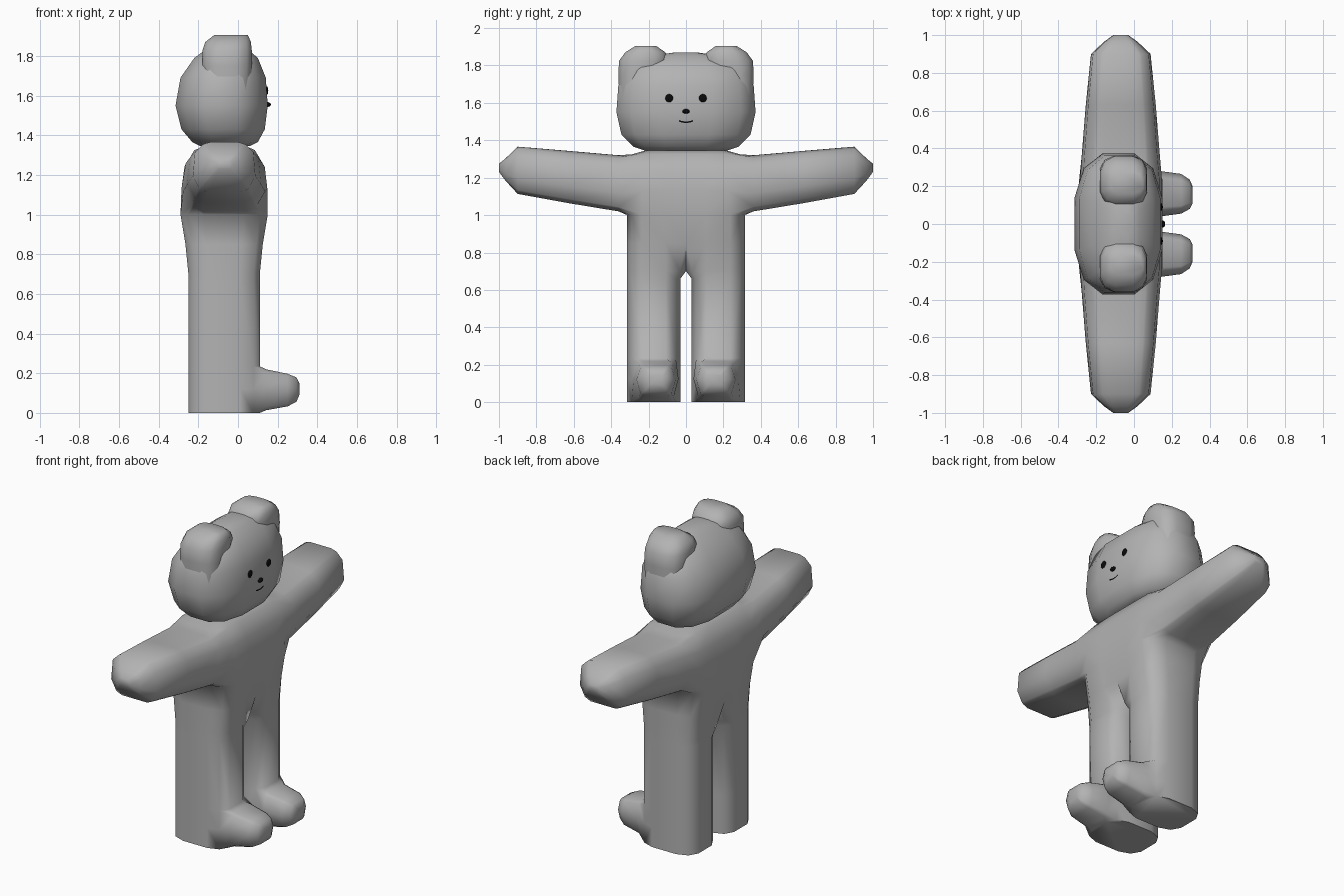
import bpy, bmesh, math
from mathutils import Vector
from mathutils.bvhtree import BVHTree

cube = bpy.data.objects.get("Cube")
if cube:
    bpy.data.objects.remove(cube, do_unlink=True)


def material(name, value):
    m = bpy.data.materials.new(name)
    m.use_nodes = True
    colour = (value, value, value, 1)
    m.diffuse_color = colour
    node = next(n for n in m.node_tree.nodes if n.type == 'BSDF_PRINCIPLED')
    node.inputs["Base Color"].default_value = colour
    return m


GREY = material("soft grey", 0.45)
BLACK = material("black", 0.003)
SIDES = 12


def power(a, e):
    return math.copysign(abs(a) ** e, a)


def template(e):
    """Rounded square, one unit from centre to side."""
    top = math.cos(math.pi / SIDES) ** e
    angles = [(k + 0.5) * math.tau / SIDES for k in range(SIDES)]
    return [(power(math.cos(a), e) / top, power(math.sin(a), e) / top) for a in angles]


def bridge(bm, a, b):
    n = len(a)
    for i in range(n):
        bm.faces.new((a[i], a[(i + 1) % n], b[(i + 1) % n], b[i]))


def finish(bm, name, mat, angle=75):
    bmesh.ops.recalc_face_normals(bm, faces=bm.faces)
    mesh = bpy.data.meshes.new(name)
    bm.to_mesh(mesh)
    bm.free()
    mesh.materials.append(mat)
    ob = bpy.data.objects.new(name, mesh)
    bpy.context.collection.objects.link(ob)
    bpy.ops.object.select_all(action='DESELECT')
    ob.select_set(True)
    bpy.context.view_layer.objects.active = ob
    bpy.ops.object.shade_smooth_by_angle(angle=math.radians(angle))
    return ob


def limb(bm, loop, axis, stations, e):
    """Grow a rounded limb out of an open loop; stations: (along, p0, p1, z0, z1)."""
    other = 1 - axis
    ps = [v.co[other] for v in loop]
    zs = [v.co.z for v in loop]
    mid = lambda s: ((min(s) + max(s)) / 2, (max(s) - min(s)) / 2)
    (pc, hp), (zc, hz) = mid(ps), mid(zs)
    angles = [math.atan2((z - zc) / hz, (p - pc) / hp) for p, z in zip(ps, zs)]
    last = loop
    for along, p0, p1, z0, z1 in stations:
        ring = []
        for a in angles:
            co = Vector()
            co[axis] = along
            co[other] = (p0 + p1) / 2 + (p1 - p0) / 2 * power(math.cos(a), e)
            co.z = (z0 + z1) / 2 + (z1 - z0) / 2 * power(math.sin(a), e)
            ring.append(bm.verts.new(co))
        bridge(bm, last, ring)
        last = ring
    bm.faces.new(last)


# Body half: leg rising into the trunk (z, x back, x front, y outside, join at middle)
levels = [
    (0, -0.25, 0.11, 0.315, 0), (0.12, -0.25, 0.11, 0.315, 0),
    (0.235, -0.25, 0.11, 0.315, 0), (0.66, -0.25, 0.11, 0.315, 0),
    (0.70, -0.25, 0.11, 0.315, 0.4), (0.85, -0.265, 0.125, 0.315, 1),
    (1.0, -0.29, 0.15, 0.315, 1), (1.13, -0.285, 0.148, 0.31, 1),
    (1.24, -0.27, 0.135, 0.305, 1), (1.325, -0.22, 0.085, 0.29, 1),
    (1.345, -0.17, 0.04, 0.22, 1)]
bm = bmesh.new()
rings = []
for z, x0, x1, y1, join in levels:
    ring = []
    for u, v in template(0.6):
        y = 0.03 + (y1 - 0.03) * (v + 1) / 2
        if v < -0.95 and join:
            y = 0
        elif v < -0.5:
            y *= 1 - join
            u += (math.copysign(1, u) - u) * join
        ring.append(bm.verts.new(((x0 + x1) / 2 + (x1 - x0) / 2 * u, y, z)))
    rings.append(ring)


def opening(low, high, cols):
    """Ordered border of a patch of the body grid."""
    a, b = cols[0], cols[-1]
    return ([rings[low][k] for k in cols]
            + [rings[j][b] for j in range(low + 1, high)]
            + [rings[high][k] for k in reversed(cols)]
            + [rings[j][a] for j in range(high - 1, low, -1)])


ARM, FOOT = [0, 1, 2, 3, 4, 5], [10, 11, 0, 1]
for j in range(len(rings) - 1):
    for k in range(SIDES):
        in_arm = 6 <= j < 9 and k in ARM[:-1]
        in_foot = j < 2 and k in FOOT[:-1]
        n = (k + 1) % SIDES
        quad = (rings[j][k], rings[j][n], rings[j + 1][n], rings[j + 1][k])
        on_middle = all(v.co.y < 1e-5 for v in quad)
        if not (in_arm or in_foot or on_middle):
            bm.faces.new(quad)
bm.faces.new(rings[0])
bm.faces.new(rings[-1])

# Arm and foot grown from the openings
limb(bm, opening(6, 9, ARM), 1, [
    (0.36, -0.28, 0.14, 1.01, 1.325), (0.63, -0.258, 0.118, 1.055, 1.348),
    (0.9, -0.23, 0.09, 1.105, 1.37), (0.965, -0.16, 0.02, 1.18, 1.305),
    (1.0, -0.11, -0.03, 1.23, 1.275)], 0.7)
limb(bm, opening(0, 2, FOOT), 0, [
    (0.14, 0.04, 0.28, 0.003, 0.23), (0.25, 0.055, 0.265, 0.025, 0.205),
    (0.295, 0.08, 0.235, 0.05, 0.185), (0.31, 0.11, 0.2, 0.09, 0.15)], 0.7)
bmesh.ops.mirror(bm, geom=bm.verts[:] + bm.edges[:] + bm.faces[:],
                 axis='Y', merge_dist=0.0005)
finish(bm, "body", GREY)


def loft(stations, e):
    """Closed shape from stacked rounded sections: (z, x0, x1, y0, y1)."""
    bm = bmesh.new()
    last = None
    for z, x0, x1, y0, y1 in stations:
        ring = [bm.verts.new(((x0 + x1) / 2 + (x1 - x0) / 2 * u,
                              (y0 + y1) / 2 + (y1 - y0) / 2 * v, z))
                for u, v in template(e)]
        if last:
            bridge(bm, last, ring)
        else:
            bm.faces.new(ring)
        last = ring
    bm.faces.new(last)
    bmesh.ops.recalc_face_normals(bm, faces=bm.faces)
    return bm


# Head
profile = [(1.345, -0.19, 0.06, 0.22), (1.365, -0.23, 0.1, 0.28),
           (1.43, -0.285, 0.135, 0.345), (1.55, -0.315, 0.15, 0.372),
           (1.69, -0.29, 0.14, 0.362), (1.79, -0.22, 0.1, 0.32),
           (1.85, -0.14, 0.03, 0.2), (1.87, -0.1, 0, 0.06)]
head = loft([(z, x0, x1, -y, y) for z, x0, x1, y in profile], 0.75)
surface = BVHTree.FromBMesh(head)
finish(head, "head", GREY)

# Ears
ear = [(1.6, -0.17, 0.06, 0.17, 0.355), (1.75, -0.18, 0.07, 0.13, 0.362),
       (1.825, -0.18, 0.07, 0.09, 0.358), (1.87, -0.165, 0.065, 0.11, 0.325),
       (1.905, -0.12, 0.05, 0.16, 0.27)]
for side, sign in (("left", 1), ("right", -1)):
    finish(loft([(z, a, b, *sorted((sign * c, sign * d))) for z, a, b, c, d in ear], 0.7),
           side + "_ear", GREY)


def on_face(y, z):
    return surface.ray_cast(Vector((1, y, z)), Vector((-1, 0, 0)))[0]


def bead(name, y, z, size):
    """Flattened bead resting on the face."""
    bm = bmesh.new()
    bmesh.ops.create_uvsphere(bm, u_segments=16, v_segments=8, radius=1)
    bmesh.ops.scale(bm, vec=size, verts=bm.verts)
    bmesh.ops.translate(bm, vec=on_face(y, z), verts=bm.verts)
    finish(bm, name, BLACK)


# Eyes and nose
bead("left_eye", 0.09, 1.625, (0.008, 0.021, 0.022))
bead("right_eye", -0.09, 1.625, (0.008, 0.021, 0.022))
bead("nose", 0, 1.555, (0.016, 0.02, 0.012))

# Mouth: thin curved strip
bm = bmesh.new()
strip = []
for i in range(9):
    t = i / 4 - 1
    p = on_face(0.037 * t, 1.497 + 0.007 * t * t) + Vector((0.003, 0, 0))
    strip.append([bm.verts.new(p + Vector((0, 0, s))) for s in (-0.004, 0.004)])
for a, b in zip(strip, strip[1:]):
    bm.faces.new((a[0], b[0], b[1], a[1]))
finish(bm, "mouth", BLACK)
